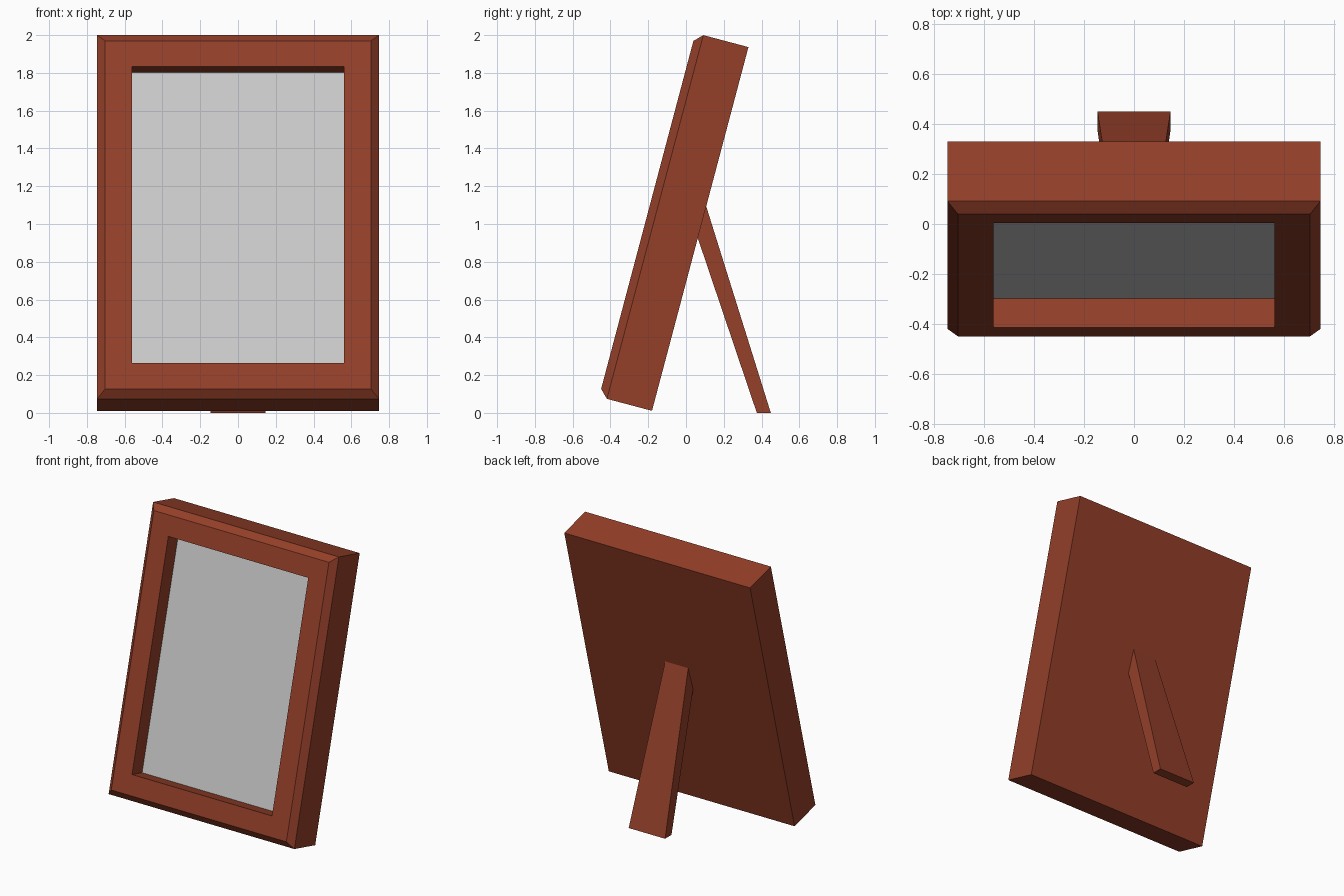
import bpy, bmesh, math

if "Cube" in bpy.data.objects:
    bpy.data.objects.remove(bpy.data.objects["Cube"])

TILT = math.radians(-14.85)
BASE = (0, -0.18, 0.011)       # lower back edge of the tilted frame
W, H, D = 0.746, 1.992, 0.29   # half width, height, depth
CH, BORDER, RECESS = 0.043, 0.184, 0.12

wood = bpy.data.materials.new("wood")
wood.diffuse_color = (0.294, 0.050, 0.022, 1)
wood.use_nodes = True
wood.node_tree.nodes["Principled BSDF"].inputs["Base Color"].default_value = wood.diffuse_color


def finish(name, bm, mat=None):
    bmesh.ops.recalc_face_normals(bm, faces=bm.faces)
    mesh = bpy.data.meshes.new(name)
    bm.to_mesh(mesh)
    bm.free()
    obj = bpy.data.objects.new(name, mesh)
    bpy.context.collection.objects.link(obj)
    if mat:
        mesh.materials.append(mat)
    return obj


def rect(bm, inset, y):
    """Rectangle of the frame outline, inset evenly, at depth y."""
    x, lo, hi = W - inset, inset, H - inset
    return [bm.verts.new((px, y, pz))
            for px, pz in ((-x, lo), (x, lo), (x, hi), (-x, hi))]


def bridge(bm, a, b):
    n = len(a)
    for i in range(n):
        j = (i + 1) % n
        bm.faces.new((a[i], a[j], b[j], b[i]))


def lean(obj):
    obj.location = BASE
    obj.rotation_euler = (TILT, 0, 0)


# Frame: back panel, sides, chamfer, front border, recess walls and floor
bm = bmesh.new()
rings = [rect(bm, i, y) for i, y in (
    (0, 0), (0, -D + CH), (CH, -D), (BORDER, -D), (BORDER, -D + RECESS + 0.01))]
for a, b in zip(rings, rings[1:]):
    bridge(bm, a, b)
bm.faces.new(rings[0])
bm.faces.new(rings[-1])
lean(finish("frame", bm, wood))

# Picture pane: thin plate at the bottom of the recess
bm = bmesh.new()
front = rect(bm, BORDER, -D + RECESS)
back = rect(bm, BORDER, -D + RECESS + 0.009)
bridge(bm, front, back)
bm.faces.new(front)
bm.faces.new(back)
lean(finish("picture_pane", bm))

# Easel leg: tapered strut, its top end sunk into the back panel
bm = bmesh.new()
profile = ((0.375, 0), (0.449, 0), (0.09, 1.148), (0.045, 0.977))
sides = [[bm.verts.new((s * (0.146 - 0.049 * z), y, z)) for y, z in profile]
         for s in (-1, 1)]
bridge(bm, *sides)
for ring in sides:
    bm.faces.new(ring)
finish("easel_leg", bm, wood)
